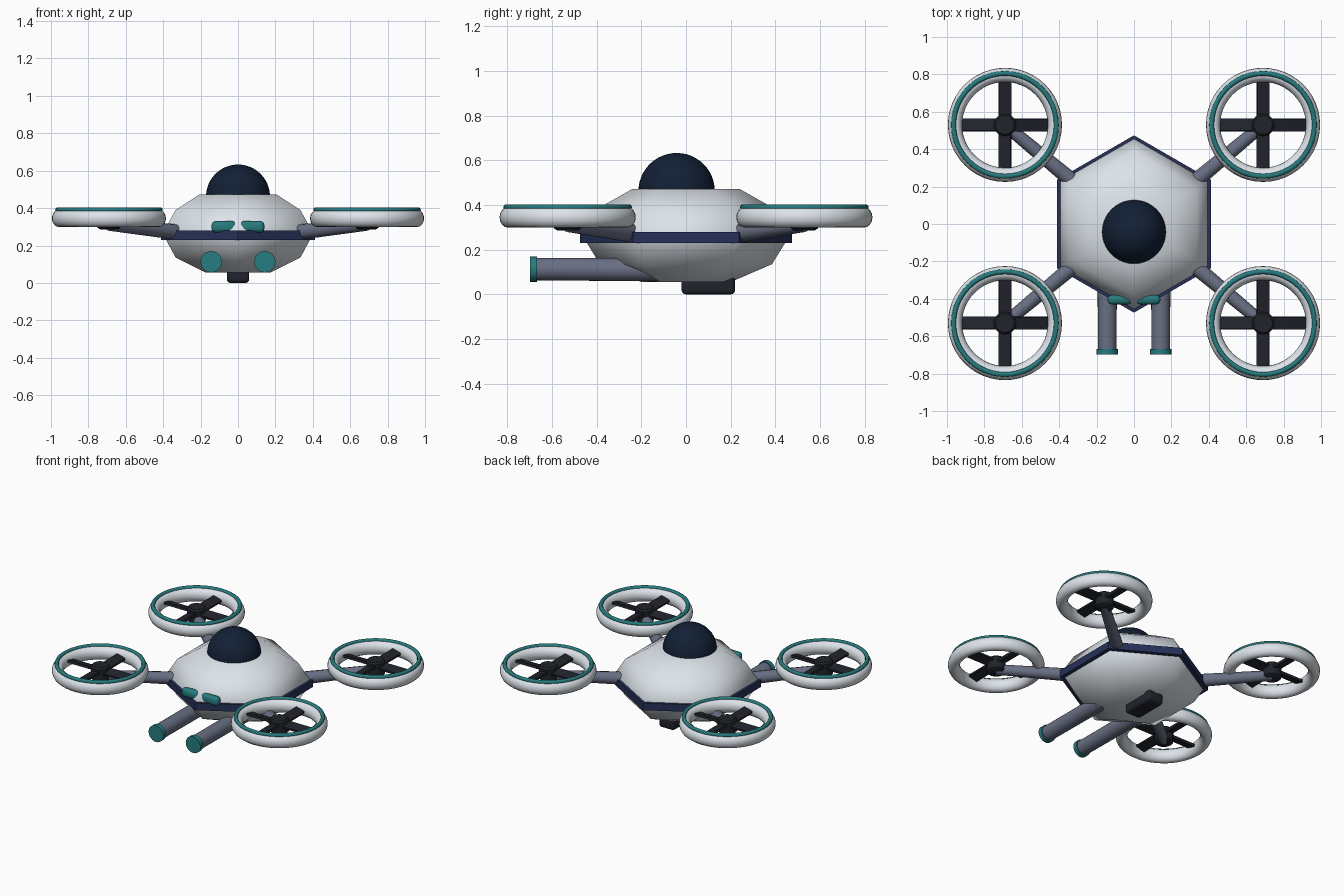
import bpy, bmesh, math
from mathutils import Vector, Matrix

if "Cube" in bpy.data.objects:
    bpy.data.objects.remove(bpy.data.objects["Cube"])


def mat(name, c):
    m = bpy.data.materials.new(name)
    m.diffuse_color = (*c, 1)
    m.use_nodes = True
    m.node_tree.nodes["Principled BSDF"].inputs["Base Color"].default_value = m.diffuse_color
    return m


WHITE = mat("shell_white", (0.72, 0.77, 0.82))
NAVY = mat("belt_navy", (0.02, 0.03, 0.10))
GLASS = mat("dome_glass", (0.006, 0.014, 0.035))
STEEL = mat("arm_steel", (0.14, 0.16, 0.23))
DARK = mat("rotor_dark", (0.015, 0.017, 0.025))
TEAL = mat("accent_teal", (0.02, 0.20, 0.21))


def finish(name, bm, m, smooth=40):
    bmesh.ops.recalc_face_normals(bm, faces=bm.faces)
    me = bpy.data.meshes.new(name)
    bm.to_mesh(me)
    bm.free()
    me.materials.append(m)
    ob = bpy.data.objects.new(name, me)
    bpy.context.collection.objects.link(ob)
    if smooth:
        bpy.ops.object.select_all(action='DESELECT')
        ob.select_set(True)
        bpy.context.view_layer.objects.active = ob
        bpy.ops.object.shade_smooth_by_angle(angle=math.radians(smooth))
    return ob


def lathe(name, profile, n, m, loc=(0, 0, 0), closed=False, smooth=40):
    """Revolve (radius, z) points; open profiles are capped, closed ones form a ring."""
    bm = bmesh.new()
    off = math.pi / 2
    rings = [[bm.verts.new((r * math.cos(off + 2 * math.pi * i / n) + loc[0],
                            r * math.sin(off + 2 * math.pi * i / n) + loc[1], z + loc[2]))
              for i in range(n)] for r, z in profile]
    pairs = list(zip(rings, rings[1:])) + ([(rings[-1], rings[0])] if closed else [])
    for a, b in pairs:
        for i in range(n):
            j = (i + 1) % n
            bm.faces.new((a[i], a[j], b[j], b[i]))
    if not closed:
        bm.faces.new(rings[0])
        bm.faces.new(rings[-1])
    return finish(name, bm, m, smooth)


def rod(name, a, b, r1, r2, n, m):
    a, b = Vector(a), Vector(b)
    bm = bmesh.new()
    rot = (b - a).to_track_quat('Z', 'Y').to_matrix().to_4x4()
    bmesh.ops.create_cone(bm, cap_ends=True, segments=n, radius1=r1, radius2=r2,
                          depth=(b - a).length, matrix=Matrix.Translation((a + b) / 2) @ rot)
    return finish(name, bm, m)


def box(name, loc, size, m, bevel=0.0, rot=Matrix.Identity(4)):
    bm = bmesh.new()
    bmesh.ops.create_cube(bm, size=1, matrix=Matrix.Translation(loc) @ rot @ Matrix.Diagonal((*size, 1)))
    if bevel:
        bmesh.ops.bevel(bm, geom=bm.edges[:], offset=bevel, segments=4, profile=0.5, affect='EDGES')
    return finish(name, bm, m)


def oval(major, rr, rz, n=16):
    return [(major + rr * math.cos(2 * math.pi * i / n), rz * math.sin(2 * math.pi * i / n))
            for i in range(n)]


# Hexagonal hull and belt
lathe("hull", [(0.20, 0.055), (0.385, 0.135), (0.45, 0.24), (0.455, 0.28), (0.385, 0.39), (0.24, 0.472)],
      6, WHITE, smooth=62)
lathe("belt", [(0.474, 0.23), (0.474, 0.28)], 6, NAVY)

# Cockpit dome
bm = bmesh.new()
bmesh.ops.create_uvsphere(bm, u_segments=40, v_segments=24, radius=0.171,
                          matrix=Matrix.Translation((0, -0.042, 0.462)))
finish("dome", bm, GLASS)

# Belly sensor pod
box("belly_pod", (0, 0.10, 0.04), (0.12, 0.24, 0.08), DARK, 0.02)

for sx, side in ((-1, "left"), (1, "right")):
    # Forward barrels with caps, and headlights
    x = sx * 0.143
    rod(f"barrel_{side}", (x, -0.10, 0.11), (x, -0.68, 0.113), 0.052, 0.05, 24, STEEL)
    rod(f"barrel_cap_{side}", (x, -0.668, 0.113), (x, -0.698, 0.113), 0.057, 0.057, 24, TEAL)
    box(f"headlight_{side}", (sx * 0.076, -0.405, 0.30), (0.13, 0.05, 0.062), TEAL, 0.022)

    # Rotors on arms at the four corners
    for sy, end in ((-1, "front"), (1, "back")):
        tag = f"{end}_{side}"
        cx, cy = sx * 0.69, sy * 0.53
        rod(f"arm_{tag}", (sx * 0.31, sy * 0.214, 0.27), (cx, cy, 0.312), 0.042, 0.033, 12, STEEL)
        lathe(f"rotor_guard_{tag}", oval(0.267, 0.038, 0.046), 48, WHITE, (cx, cy, 0.345), True)
        lathe(f"guard_trim_{tag}", oval(0.275, 0.013, 0.013, 10), 48, TEAL, (cx, cy, 0.39), True)
        lathe(f"hub_{tag}", [(0.045, -0.06), (0.06, -0.05), (0.06, 0.03), (0.05, 0.04)],
              24, DARK, (cx, cy, 0.345))
        for k in range(4):
            turn = Matrix.Rotation(k * math.pi / 2, 4, 'Z')
            pitch = Matrix.Rotation(math.radians(14), 4, 'X')
            centre = Vector((cx, cy, 0.35)) + turn @ Vector((0.13, 0, 0))
            box(f"blade_{tag}_{k + 1}", centre, (0.20, 0.067, 0.016), DARK, 0, turn @ pitch)
